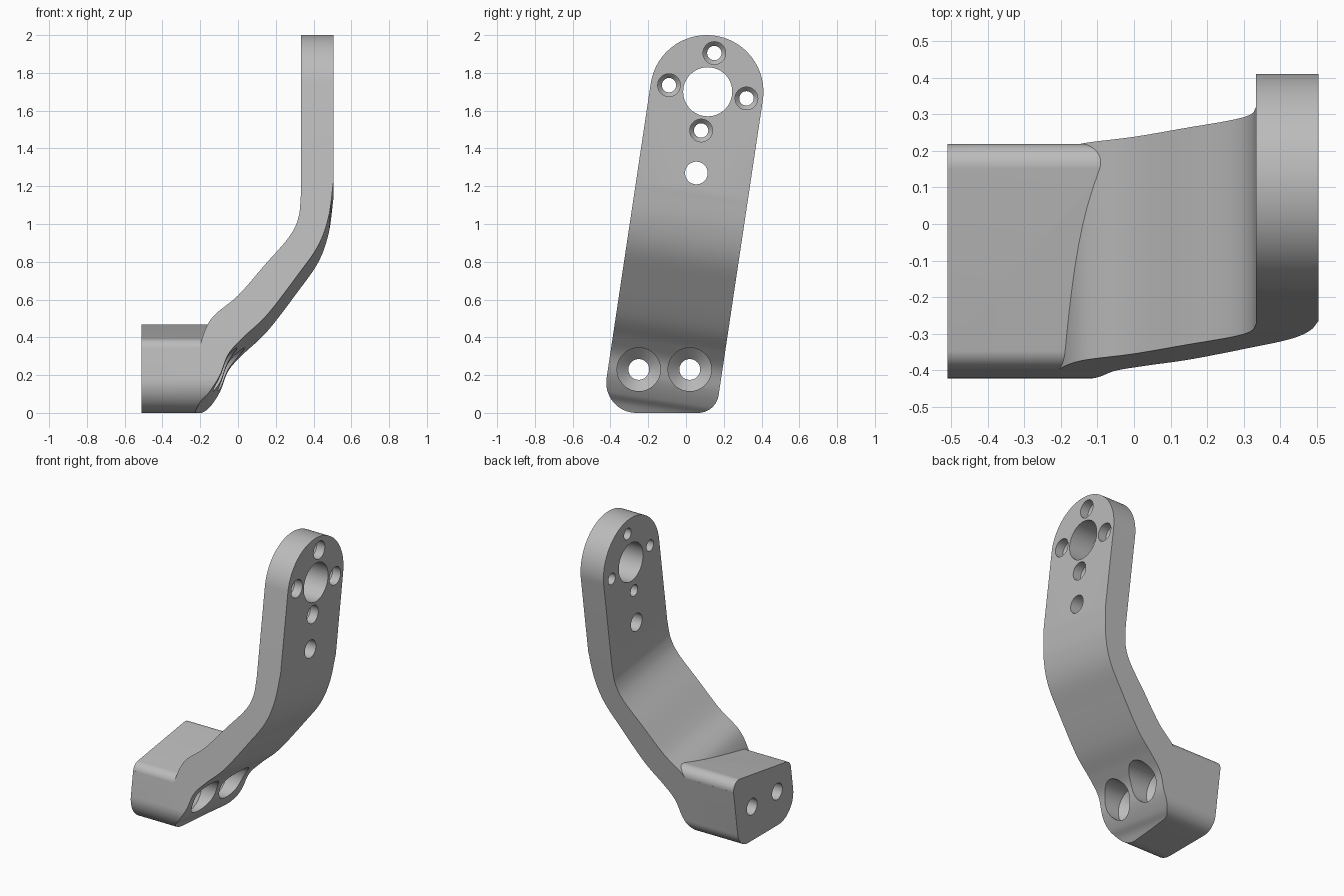
import bpy, bmesh, math
from mathutils import Vector

cube = bpy.data.objects.get("Cube")
if cube:
    bpy.data.objects.remove(cube, do_unlink=True)

TILT = math.radians(8.5)          # lean of the arm towards +y
SIN, COS, TAN = math.sin(TILT), math.cos(TILT), math.tan(TILT)
LEFT, RIGHT = -0.443, 0.157       # arm edges, measured across the lean


def make_object(name, bm):
    bmesh.ops.recalc_face_normals(bm, faces=bm.faces)
    mesh = bpy.data.meshes.new(name)
    bm.to_mesh(mesh)
    bm.free()
    obj = bpy.data.objects.new(name, mesh)
    bpy.context.scene.collection.objects.link(obj)
    return obj


def loft(name, rings):
    """Closed solid through a list of equal rings of points."""
    bm = bmesh.new()
    loops = [[bm.verts.new(p) for p in ring] for ring in rings]
    n = len(loops[0])
    for a, b in zip(loops, loops[1:]):
        for i in range(n):
            j = (i + 1) % n
            bm.faces.new((a[i], a[j], b[j], b[i]))
    bm.faces.new(loops[0])
    bm.faces.new(loops[-1])
    return make_object(name, bm)


def side_prism(name, points):
    """Outline in (y, z) extruded along x."""
    return loft(name, [[(x, y, z) for y, z in points] for x in (-0.51, 0.8)])


def leaning_prism(name, points):
    """Profile in (x, height along the arm) extruded across the arm."""
    return loft(name, [[(x, u * COS + v * SIN, v * COS - u * SIN)
                        for x, v in points] for u in (-2, 2)])


def bore(name, y, z, steps):
    """Stepped round hole along x from (x, radius) steps."""
    angles = [2 * math.pi * i / 48 for i in range(48)]
    return loft(name, [[(x, y + r * math.cos(a), z + r * math.sin(a))
                        for a in angles] for x, r in steps])


def arc(center, r, start, end, steps=16):
    out = []
    for i in range(steps + 1):
        a = math.radians(start + (end - start) * i / steps)
        out.append((center[0] + r * math.cos(a), center[1] + r * math.sin(a)))
    return out


def spline(points, steps=8):
    """Smooth curve through the points."""
    p = [Vector(q) for q in points]
    p = [2 * p[0] - p[1]] + p + [2 * p[-1] - p[-2]]
    out = []
    for a, b, c, d in zip(p, p[1:], p[2:], p[3:]):
        for i in range(steps):
            t = i / steps
            q = 0.5 * (2 * b + (c - a) * t + (2 * a - 5 * b + 4 * c - d) * t**2
                       + (3 * b - a - 3 * c + d) * t**3)
            out.append(tuple(q))
    return out + [tuple(points[-1])]


def combine(target, tool, operation):
    mod = target.modifiers.new(operation.lower(), 'BOOLEAN')
    mod.operation, mod.solver, mod.object = operation, 'EXACT', tool
    bpy.context.view_layer.objects.active = target
    bpy.ops.object.modifier_apply(modifier=mod.name)
    bpy.data.objects.remove(tool, do_unlink=True)


def across(u, z):
    return (u + SIN * z) / COS


# Side outline: round top, straight leaning edges, rounded foot
deg = math.degrees(TILT)
foot_l, foot_r = 0.16, 0.11
outline = (arc((0.11, 1.70), 0.30, -deg, 180 - deg, 48)
           + arc((across(LEFT + foot_l, foot_l), foot_l), foot_l, 180 - deg, 270)
           + arc((across(RIGHT - foot_r, foot_r), foot_r), foot_r, 270, 360 - deg))
bracket = side_prism("bracket", outline)

# Outer bend of the arm
outer = spline([(-0.25, -0.08), (-0.2, 0.0), (-0.15, 0.05), (-0.095, 0.137),
                (-0.05, 0.25), (0.03, 0.34), (0.155, 0.46), (0.315, 0.67),
                (0.425, 0.83), (0.48, 0.985), (0.505, 1.17)])
outer_body = leaning_prism("outer_body", [(-1, -0.5), (-0.25, -0.5)] + outer
                           + [(0.505, 3), (-1, 3)])
combine(bracket, outer_body, 'INTERSECT')

# Space behind the arm and above the mounting block
inner = spline([(-0.21, 0.22), (-0.2, 0.3), (-0.14, 0.44), (0.0, 0.562),
                (0.14, 0.724), (0.27, 0.875), (0.32, 0.98), (0.333, 1.1)])
space = leaning_prism("space_behind_arm", [(-1, -0.5), (-0.21, -0.5)] + inner
                      + [(0.333, 3), (-1, 3)])
round_r = 0.06


def block_corner(u):
    z = (0.445 + TAN * u / COS - round_r / COS) / (1 - TAN * TAN)
    return across(u, z), z


top = (arc(block_corner(LEFT + round_r), round_r, 168, 90 + deg)
       + arc(block_corner(RIGHT - round_r), round_r, 90 + deg, -5))
above = side_prism("space_above_block", [(-1, top[0][1])] + top
                   + [(1, top[-1][1]), (1, 3), (-1, 3)])
for v in above.data.vertices:
    v.co.x = -0.9 if v.co.x < 0 else 0.9
combine(space, above, 'INTERSECT')
combine(bracket, space, 'DIFFERENCE')

# Large centre hole and plain hole
for y, z, r in ((0.115, 1.70, 0.13), (0.055, 1.27, 0.06)):
    combine(bracket, bore("plain_hole", y, z, [(0.2, r), (0.7, r)]), 'DIFFERENCE')

# Four screw holes around the centre, recessed on the outer face
for y, z in ((0.15, 1.905), (-0.09, 1.735), (0.32, 1.665), (0.08, 1.495)):
    steps = [(0.2, 0.038), (0.42, 0.038), (0.445, 0.06), (0.7, 0.06)]
    combine(bracket, bore("screw_hole", y, z, steps), 'DIFFERENCE')

# Two deep mounting holes through the block
for y in (-0.25, 0.02):
    steps = [(-0.7, 0.055), (-0.24, 0.055), (-0.18, 0.115), (0.5, 0.115)]
    combine(bracket, bore("mounting_hole", y, 0.23, steps), 'DIFFERENCE')

# Material and shading
grey = bpy.data.materials.new("plain grey")
grey.use_nodes = True
color = (0.5, 0.5, 0.5, 1)
grey.diffuse_color = color
grey.node_tree.nodes["Principled BSDF"].inputs["Base Color"].default_value = color
bracket.data.materials.clear()
bracket.data.materials.append(grey)
for face in bracket.data.polygons:
    face.material_index = 0
bpy.ops.object.select_all(action='DESELECT')
bracket.select_set(True)
bpy.context.view_layer.objects.active = bracket
bpy.ops.object.shade_smooth_by_angle(angle=math.radians(30))
